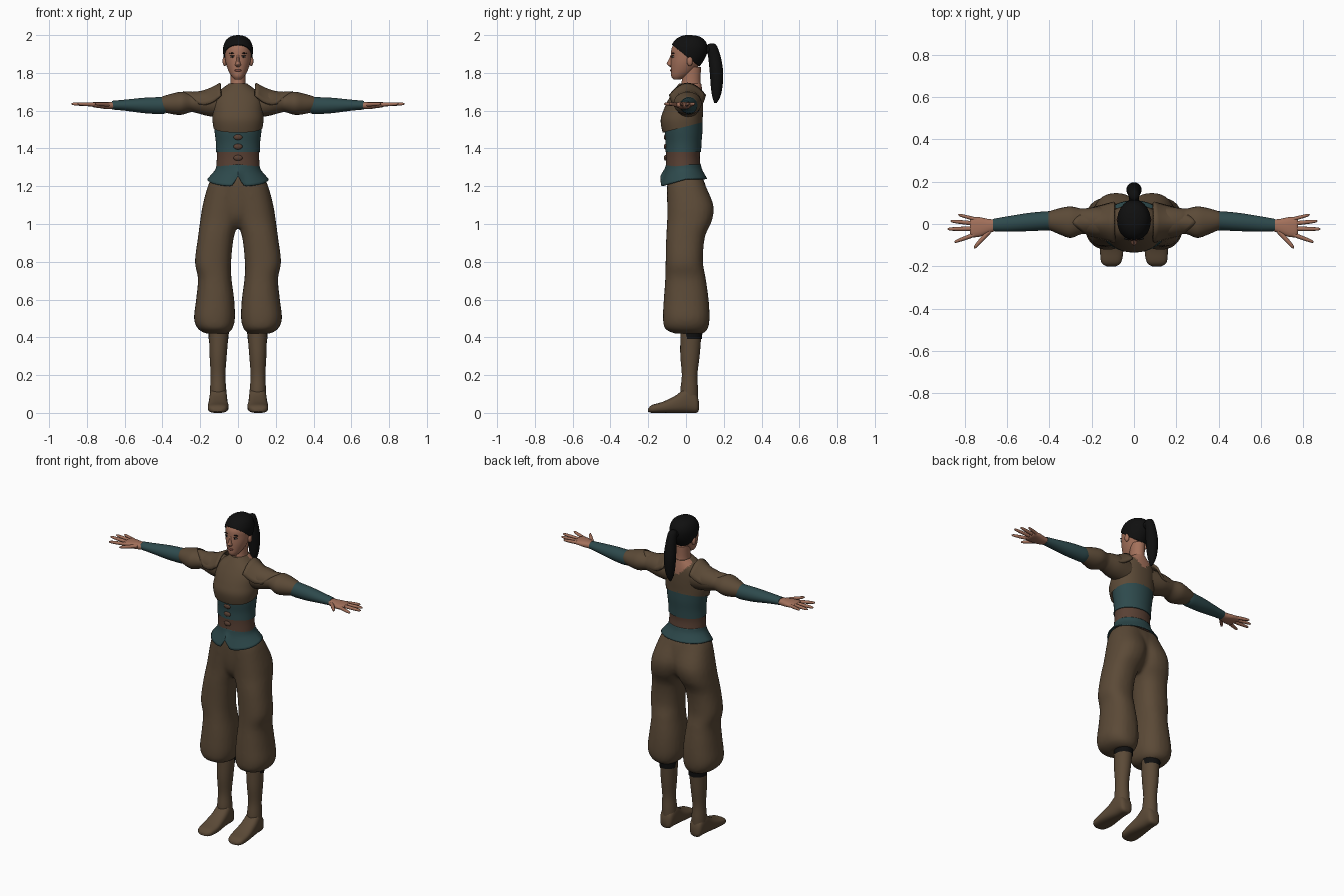
import bpy, bmesh, math, random
from mathutils import Vector

if "Cube" in bpy.data.objects:
    bpy.data.objects.remove(bpy.data.objects["Cube"])
random.seed(4)
parts = []


def material(name, r, g, b):
    m = bpy.data.materials.new(name)
    m.use_nodes = True
    m.diffuse_color = (r, g, b, 1)
    bsdf = m.node_tree.nodes["Principled BSDF"]
    bsdf.inputs["Base Color"].default_value = (r, g, b, 1)
    bsdf.inputs["Roughness"].default_value = 0.8
    return m


BROWN = material("brown cloth", .105, .068, .038)
TEAL = material("teal cloth", .027, .068, .073)
SKIN = material("skin", .37, .165, .105)
HAIR = material("black hair", .005, .005, .005)
LEATHER = material("belt leather", .10, .052, .034)
LIPS = material("lips", .24, .08, .06)
EYE = material("eye white", .4, .36, .32)


def catmull(rings, steps):
    """Smooth a list of equal-length tuples."""
    out = []
    for i in range(len(rings) - 1):
        p0, p1 = rings[max(i - 1, 0)], rings[i]
        p2, p3 = rings[i + 1], rings[min(i + 2, len(rings) - 1)]
        for s in range(steps):
            t = s / steps
            out.append([b + .5 * t * (c - a + t * (2*a - 5*b + 4*c - d + t * (3*(b - c) + d - a)))
                        for a, b, c, d in zip(p0, p1, p2, p3)])
    return out + [list(rings[-1])]


def add_loft(bm, rings, axis="z", n=24, power=2.0, cap=True, steps=4):
    """Rings are (position, low a, high a, low b, high b) along the axis."""
    loops = []
    for t, a0, a1, b0, b1 in catmull(rings, steps):
        loop = []
        for k in range(n):
            u = 2 * math.pi * k / n
            c, s = math.cos(u), math.sin(u)
            a = (a0 + a1) / 2 + (a1 - a0) / 2 * math.copysign(abs(c) ** (2 / power), c)
            b = (b0 + b1) / 2 + (b1 - b0) / 2 * math.copysign(abs(s) ** (2 / power), s)
            co = {"x": (t, a, b), "y": (a, t, b), "z": (a, b, t)}[axis]
            loop.append(bm.verts.new(co))
        loops.append(loop)
    for p, q in zip(loops, loops[1:]):
        for k in range(n):
            bm.faces.new((p[k], p[(k + 1) % n], q[(k + 1) % n], q[k]))
    if cap:
        bm.faces.new(loops[0])
        bm.faces.new(loops[-1])
    bmesh.ops.recalc_face_normals(bm, faces=bm.faces)


def finish(bm, name, mats, mirror=False, solid=0):
    me = bpy.data.meshes.new(name)
    bm.to_mesh(me)
    bm.free()
    ob = bpy.data.objects.new(name, me)
    bpy.context.collection.objects.link(ob)
    for m in mats if isinstance(mats, list) else [mats]:
        me.materials.append(m)
    if mirror:
        ob.modifiers.new("mirror", "MIRROR").use_mirror_merge = False
    if solid:
        mod = ob.modifiers.new("thickness", "SOLIDIFY")
        mod.thickness = solid
    parts.append(ob)
    return ob


def loft(name, rings, mat, axis="z", mirror=False, solid=0, cut=None, **kw):
    """Loft a part; cut = (point, normal) removes what lies behind the plane."""
    bm = bmesh.new()
    add_loft(bm, rings, axis, **kw)
    if cut:
        bmesh.ops.bisect_plane(bm, geom=bm.verts[:] + bm.edges[:] + bm.faces[:],
                               plane_co=cut[0], plane_no=cut[1], clear_inner=True)
    return finish(bm, name, mat, mirror, solid)


def sym(rings):
    """Rings centred on x = 0, given as (z, half width, front, back)."""
    return [(z, -w, w, f, b) for z, w, f, b in rings]


def ball(name, loc, size, mat, mirror=False):
    bm = bmesh.new()
    bmesh.ops.create_uvsphere(bm, u_segments=16, v_segments=10, radius=1)
    bmesh.ops.scale(bm, vec=size, verts=bm.verts)
    bmesh.ops.translate(bm, vec=loc, verts=bm.verts)
    return finish(bm, name, mat, mirror)


# Baggy trousers: hips and both legs fused into one skin
leg = [(1.25, -.04, .135, -.095, .085), (1.2, -.04, .16, -.10, .105), (1.1, -.03, .187, -.10, .145),
       (1.02, -.01, .20, -.10, .138), (.93, .022, .212, -.105, .10), (.8, .036, .228, -.108, .09),
       (.71, .034, .212, -.11, .105), (.6, .02, .222, -.118, .12), (.5, .016, .233, -.122, .125),
       (.445, .03, .212, -.11, .115), (.42, .055, .17, -.06, .09)]
bm = bmesh.new()
add_loft(bm, leg, power=2.3)
add_loft(bm, [(z, -a1, -a0, b0, b1) for z, a0, a1, b0, b1 in leg], power=2.3)
add_loft(bm, sym([(1.25, .135, -.095, .085), (1.2, .16, -.10, .105), (1.1, .18, -.098, .125),
                  (1.03, .13, -.085, .11), (.98, .05, -.05, .06)]), power=2.3)
trousers = finish(bm, "trousers", BROWN)
mod = trousers.modifiers.new("fuse", "REMESH")
mod.mode, mod.voxel_size, mod.use_smooth_shade = "VOXEL", .01, True
mod = trousers.modifiers.new("relax", "SMOOTH")
mod.factor, mod.iterations = .5, 4

# Boots and garters
shin = [(.47, .05, .155, -.03, .085), (.4, .052, .153, -.03, .08), (.3, .06, .15, -.03, .072),
        (.2, .067, .145, -.022, .06), (.12, .062, .148, -.03, .064), (.05, .06, .148, -.03, .064)]
loft("boot_shafts", shin, BROWN, mirror=True)
loft("boot_feet", [(.068, .085, .125, .015, .06), (.055, .065, .143, 0, .10), (.01, .058, .15, 0, .14),
                   (-.05, .055, .155, 0, .095), (-.12, .05, .16, 0, .06), (-.18, .06, .155, 0, .042),
                   (-.2, .085, .13, .006, .022)], BROWN, "y", mirror=True, power=2.7)
loft("garters", [(.44, .048, .158, -.034, .088), (.39, .049, .156, -.034, .084)], HAIR,
     mirror=True, cap=False, cut=((0, .05, .4), (.3, 1, .3)))

# Flared peplum with a front notch
bm = bmesh.new()
add_loft(bm, sym([(1.315, .113, -.106, .078), (1.285, .123, -.113, .087),
                  (1.24, .162, -.135, .112)]), n=64, cap=False)
for v in bm.verts:
    drop = (1.315 - v.co.z) / .075
    if v.co.y < 0:
        v.co.z += drop * (.04 * v.co.y / .135 + .055 * max(0, 1 - abs(v.co.x) / .035))
finish(bm, "peplum", TEAL, solid=.006)

# Waist belt, corset and clasps
loft("waist_belt", sym([(1.30, .115, -.107, .078), (1.35, .112, -.105, .073),
                        (1.39, .113, -.106, .076)]), LEATHER, n=40)
loft("corset", sym([(1.38, .117, -.109, .08), (1.43, .117, -.108, .082), (1.49, .124, -.113, .087),
                    (1.55, .13, -.11, .088)]), TEAL, n=40)
for z in (1.46, 1.41, 1.35):
    ball("clasp", (0, -.108, z), (.024, .009, .015), LEATHER)

# Tunic, cut on a slope below the bust, open at the back of the neck
tunic = loft("tunic", sym([(1.44, .118, -.105, .08), (1.49, .127, -.125, .087), (1.55, .135, -.134, .088),
                           (1.6, .132, -.12, .09), (1.65, .13, -.098, .09), (1.69, .115, -.075, .088),
                           (1.72, .08, -.055, .084), (1.745, .046, -.036, .08)]),
             [BROWN, SKIN], n=56, power=2.2, steps=5, cut=((0, -.12, 1.485), (0, -.26, 1)))
for p in tunic.data.polygons:
    c = p.center
    if c.y > .03 and c.z > 1.645 + abs(c.x) * 1.1:
        p.material_index = 1

# Shoulder pads: pointed curved plates
bm = bmesh.new()
bmesh.ops.create_grid(bm, x_segments=8, y_segments=14, size=1)
for vert in bm.verts:
    u, v = (vert.co.x + 1) / 2, vert.co.y
    vert.co = Vector((.095 + .195 * u - .08 * u * abs(v) ** 1.4,
                      .008 + v * (.098 - .03 * u),
                      1.748 - .045 * u - .02 * math.sin(math.pi * u) - .065 * v * v))
finish(bm, "shoulder_pads", BROWN, mirror=True, solid=.012)

# Puffed sleeves, forearm wraps
loft("sleeves", [(.07, -.05, .075, 1.56, 1.71), (.16, -.062, .082, 1.572, 1.71),
                 (.22, -.05, .075, 1.588, 1.70), (.25, -.048, .073, 1.592, 1.692),
                 (.3, -.066, .083, 1.578, 1.70), (.35, -.05, .075, 1.582, 1.69),
                 (.4, -.028, .06, 1.595, 1.675), (.412, -.02, .05, 1.605, 1.665)], BROWN, "x", mirror=True)
loft("forearm_wraps", [(.385, -.03, .06, 1.585, 1.675), (.415, -.03, .06, 1.582, 1.672),
                       (.5, -.034, .052, 1.587, 1.668), (.6, -.036, .036, 1.6, 1.658),
                       (.668, -.034, .024, 1.606, 1.652)], TEAL, "x", mirror=True)

# Hands: palm, fingers and thumb as (base x, base y, tip x, tip y, radius)
loft("palms", [(.65, -.03, .02, 1.612, 1.646), (.69, -.045, .024, 1.608, 1.647),
               (.73, -.06, .032, 1.613, 1.647), (.765, -.062, .032, 1.618, 1.645),
               (.775, -.05, .025, 1.625, 1.64)], SKIN, "x", mirror=True, n=16, power=2.5)
fingers = {"index_fingers": (.745, -.047, .85, -.085, .0105), "middle_fingers": (.75, -.022, .882, -.024, .0105),
           "ring_fingers": (.75, .002, .868, .014, .01), "little_fingers": (.74, .02, .832, .044, .009),
           "thumbs": (.68, -.03, .757, -.112, .016)}
for name, (x0, y0, x1, y1, r) in fingers.items():
    rings = []
    for t, k in ((0, 1), (.35, 1), (.7, .88), (.93, .65), (1, .2)):
        x, y, z = x0 + (x1 - x0) * t, y0 + (y1 - y0) * t, 1.632 + .004 * t
        rings.append((x, y - r * k, y + r * k, z - .0105 * k, z + .0105 * k))
    loft(name, rings, SKIN, "x", mirror=True, n=10, steps=2)

# Neck, head and ears
loft("neck", sym([(1.67, .06, -.03, .082), (1.72, .045, -.03, .08), (1.76, .04, -.022, .076),
                  (1.83, .042, -.02, .08)]), SKIN)
skull = [(1.765, .018, -.066, -.03), (1.782, .034, -.078, .01), (1.81, .05, -.08, .045),
         (1.85, .064, -.081, .075), (1.89, .07, -.079, .095), (1.93, .07, -.076, .1),
         (1.965, .056, -.055, .085), (1.985, .03, -.025, .055)]
loft("head", sym(skull), SKIN, n=32)
ball("ears", (.07, .02, 1.862), (.012, .016, .026), SKIN, True)

# Face details
loft("nose", sym([(1.832, .009, -.085, -.06), (1.842, .016, -.098, -.06), (1.85, .013, -.102, -.06),
                  (1.872, .008, -.091, -.06), (1.9, .007, -.078, -.06)]), SKIN, n=12)
ball("eyes", (.028, -.067, 1.885), (.013, .009, .005), EYE, True)
ball("irises", (.028, -.073, 1.885), (.005, .004, .005), HAIR, True)
ball("upper_lids", (.028, -.069, 1.89), (.015, .008, .0025), HAIR, True)
ball("eyebrows", (.029, -.068, 1.904), (.018, .008, .003), HAIR, True)
ball("mouth", (0, -.076, 1.813), (.019, .009, .007), LIPS)

# Hair cap with a sloping hairline, and a ponytail
cap = [(z + .008, w + .008, f - .004, b + .014) for z, w, f, b in skull[2:]] + [(2.0, .006, 0, .03)]
loft("hair_cap", sym(cap), HAIR, n=48, solid=.008, cut=((0, -.075, 1.95), (0, .8, 1)))
ball("hair_tie", (0, .115, 1.925), (.024, .028, .024), HAIR)
loft("ponytail", sym([(1.955, .008, .125, .15), (1.94, .024, .108, .165), (1.88, .03, .118, .185),
                      (1.8, .036, .126, .197), (1.72, .03, .132, .192), (1.67, .018, .14, .18),
                      (1.64, .004, .15, .162)]), HAIR, n=20)
for i in range(10):
    x, y = random.uniform(-.024, .024), random.uniform(.14, .185)
    low = random.uniform(1.645, 1.7)
    loft("ponytail_strand", [(1.78, x - .008, x + .008, y - .008, y + .008),
                             (low, x * .8, x * .8 + .001, y - .001, y)], HAIR, n=6, steps=1)

# Smooth shading that keeps rims crisp
bpy.ops.object.select_all(action="DESELECT")
for ob in parts:
    ob.select_set(True)
bpy.context.view_layer.objects.active = parts[0]
bpy.ops.object.shade_smooth_by_angle(angle=math.radians(45))
